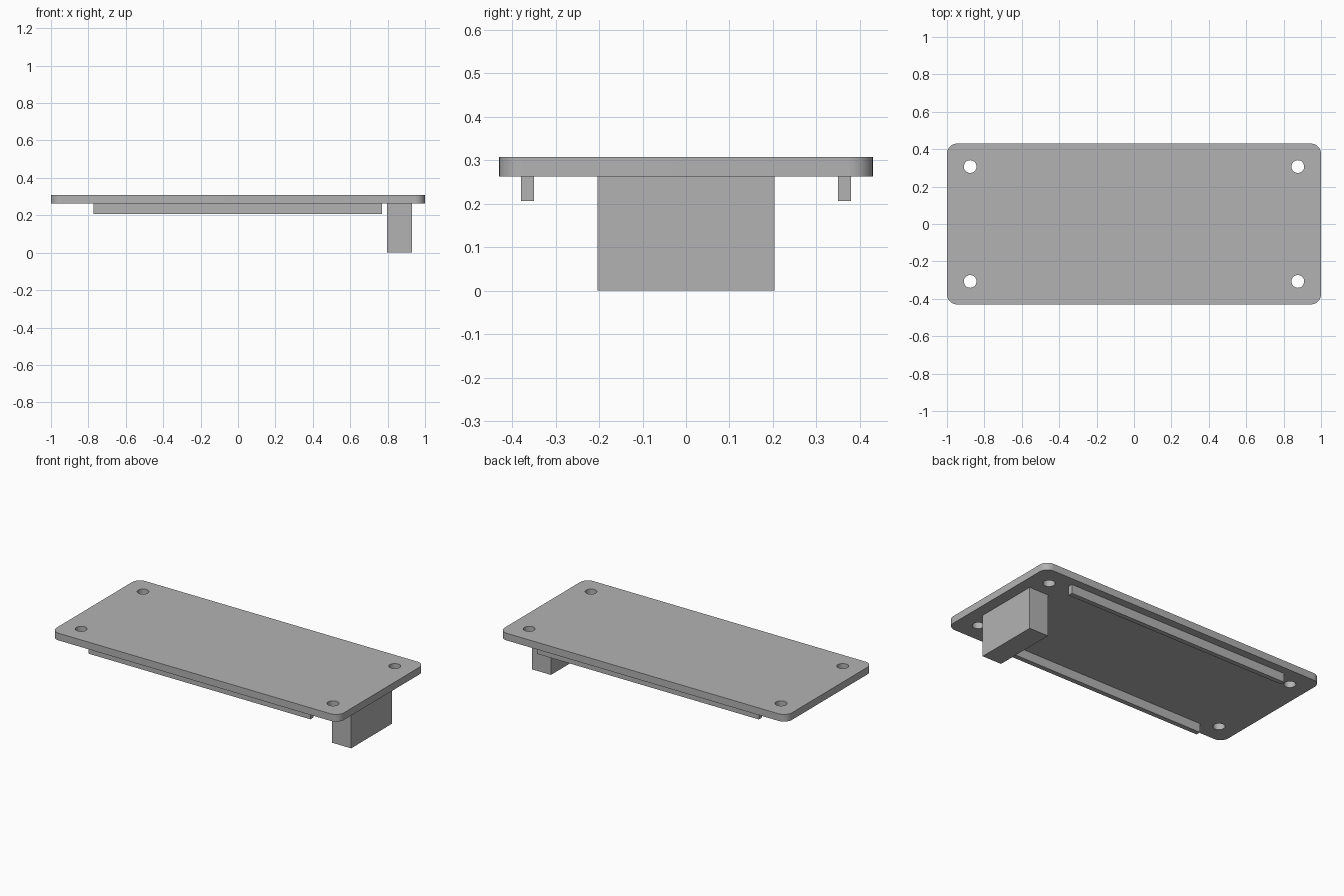
import bpy
import bmesh
from mathutils import Matrix, Vector

cube = bpy.data.objects.get("Cube")
if cube:
    bpy.data.objects.remove(cube, do_unlink=True)

grey = bpy.data.materials.new("plain_grey")
grey.use_nodes = True
grey.diffuse_color = (0.45, 0.45, 0.45, 1)
grey.node_tree.nodes["Principled BSDF"].inputs["Base Color"].default_value = grey.diffuse_color

UNDERSIDE, TOP = 0.263, 0.308


def add_object(name, bm):
    mesh = bpy.data.meshes.new(name)
    bm.to_mesh(mesh)
    bm.free()
    mesh.materials.append(grey)
    obj = bpy.data.objects.new(name, mesh)
    bpy.context.collection.objects.link(obj)
    return obj


def box(name, low, high, corner_radius=0):
    low, high = Vector(low), Vector(high)
    bm = bmesh.new()
    bmesh.ops.create_cube(bm, size=1, matrix=Matrix.Translation((low + high) / 2)
                          @ Matrix.Diagonal((*(high - low), 1)))
    if corner_radius:
        upright = [e for e in bm.edges
                   if abs(e.verts[0].co.z - e.verts[1].co.z) > 0.01]
        bmesh.ops.bevel(bm, geom=upright, offset=corner_radius, segments=10,
                        profile=0.5, affect='EDGES')
    return add_object(name, bm)


# Mounting plate with rounded corners
plate = box("mounting_plate", (-1, -0.43, UNDERSIDE), (1, 0.43, TOP), 0.055)

# Four screw holes through the corners
bm = bmesh.new()
for x in (-0.876, 0.876):
    for y in (-0.307, 0.307):
        bmesh.ops.create_cone(bm, cap_ends=True, segments=40, radius1=0.034,
                              radius2=0.034, depth=0.2,
                              matrix=Matrix.Translation((x, y, TOP)))
cutter = add_object("screw_hole_cutter", bm)
cutter.hide_render = True

cut = plate.modifiers.new("screw_holes", 'BOOLEAN')
cut.operation = 'DIFFERENCE'
cut.solver = 'EXACT'
cut.object = cutter
bpy.context.view_layer.objects.active = plate
plate.select_set(True)
bpy.ops.object.modifier_apply(modifier=cut.name)
bpy.data.objects.remove(cutter, do_unlink=True)
bpy.ops.object.shade_smooth_by_angle()

# Thin rails along both long sides of the underside
for name, y in (("front_rail", -0.365), ("back_rail", 0.365)):
    box(name, (-0.773, y - 0.015, 0.207), (0.77, y + 0.015, UNDERSIDE))

# Deep block hanging below one end
box("end_block", (0.797, -0.204, 0), (0.93, 0.204, UNDERSIDE))
